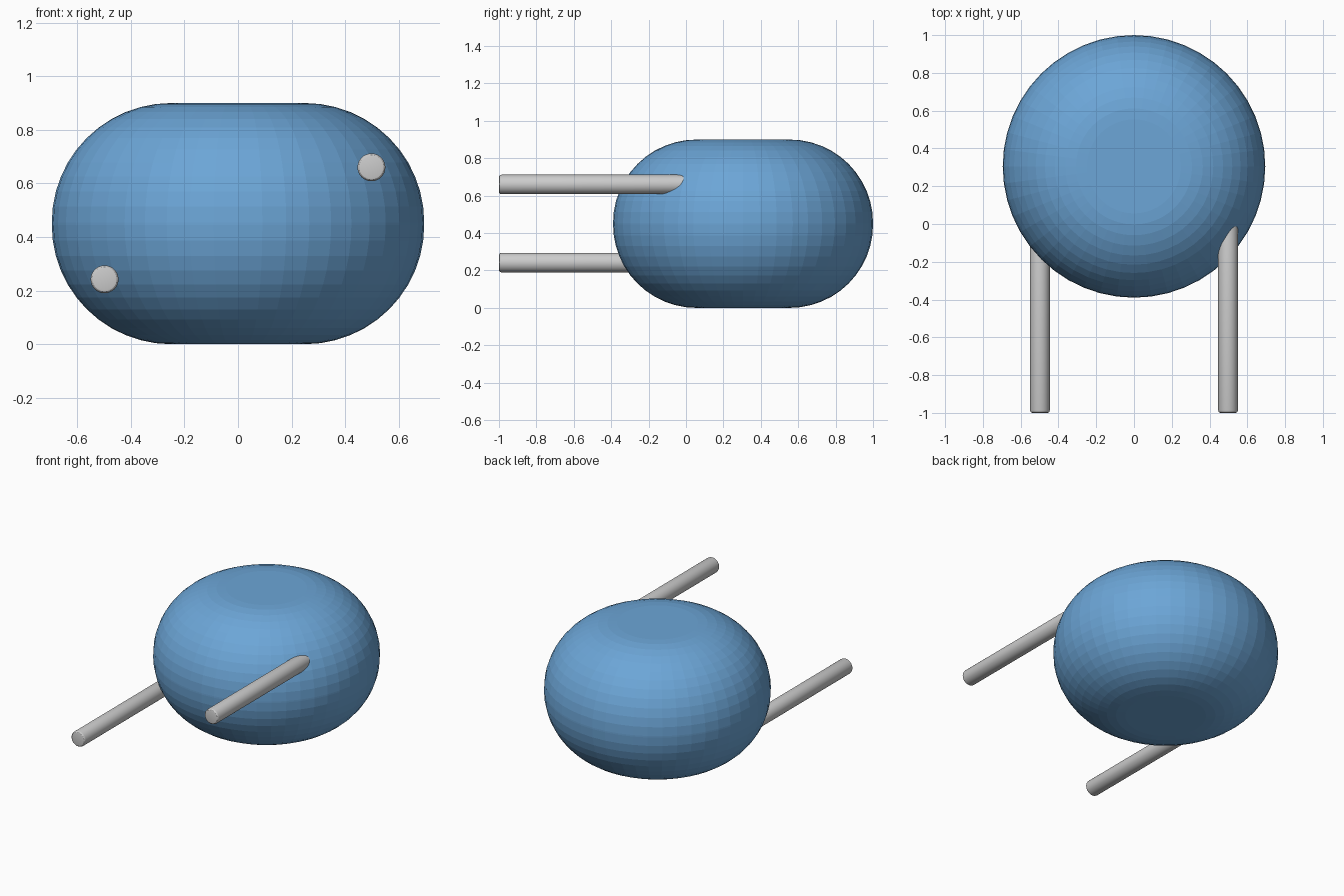
import bpy
from math import pi

if "Cube" in bpy.data.objects:
    bpy.data.objects.remove(bpy.data.objects["Cube"])

blue = bpy.data.materials.new("blue")
blue.diffuse_color = (0.15, 0.38, 0.68, 1)
blue.use_nodes = True
blue.node_tree.nodes["Principled BSDF"].inputs["Base Color"].default_value = blue.diffuse_color


def rounded_cylinder(name, radius, depth, loc, rot, sides, bevel, segments, angle):
    """Cylinder whose two rims are rounded over."""
    bpy.ops.mesh.primitive_cylinder_add(vertices=sides, radius=radius, depth=depth,
                                        location=loc, rotation=rot)
    ob = bpy.context.object
    ob.name = name
    mod = ob.modifiers.new("round_rims", 'BEVEL')
    mod.width = bevel
    mod.segments = segments
    mod.limit_method = 'ANGLE'
    mod.angle_limit = pi / 3
    mod.use_clamp_overlap = False
    bpy.ops.object.modifier_apply(modifier=mod.name)
    if angle:
        bpy.ops.object.shade_smooth_by_angle(angle=angle)
    return ob


# Round, flat-topped body with faceted sides
body = rounded_cylinder("body", 0.695, 0.9, (0, 0.305, 0.45), (0, 0, 0),
                        48, 0.445, 12, 0)
body.data.materials.append(blue)

# Two rods reaching forward: low on the left, high on the right
for name, x, z in (("left_rod", -0.498, 0.242), ("right_rod", 0.498, 0.66)):
    rounded_cylinder(name, 0.052, 1.1, (x, -0.45, z), (pi / 2, 0, 0),
                     32, 0.013, 3, pi / 6)
